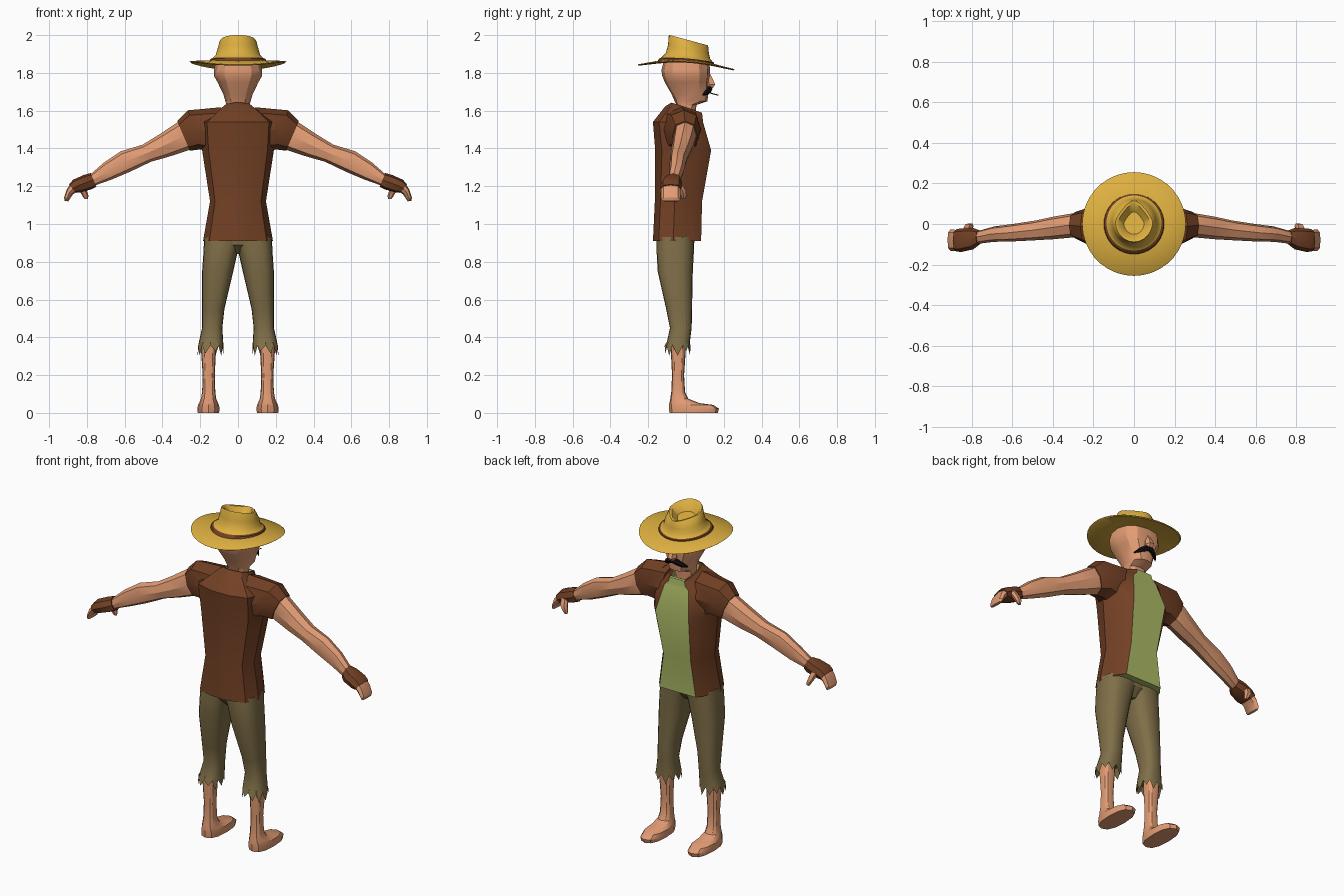
import bpy, bmesh
from math import sin, cos, pi, radians
from mathutils import Vector

old = bpy.data.objects.get("Cube")
if old:
    bpy.data.objects.remove(old, do_unlink=True)


def material(name, rgb):
    lin = [((c / 255 + 0.055) / 1.055) ** 2.4 for c in rgb] + [1.0]
    m = bpy.data.materials.new(name)
    m.use_nodes = True
    m.diffuse_color = lin
    bsdf = next(n for n in m.node_tree.nodes if n.type == 'BSDF_PRINCIPLED')
    bsdf.inputs["Base Color"].default_value = lin
    bsdf.inputs["Roughness"].default_value = 0.8
    return m


skin = material("skin", (226, 156, 116))
brown = material("brown leather", (114, 64, 36))
khaki = material("khaki cloth", (128, 111, 72))
green = material("green shirt", (172, 187, 102))
straw = material("straw yellow", (222, 176, 64))
black = material("black hair", (18, 15, 15))


def loft(name, rings, mats, rule=None, angle=30):
    """Skin a list of equal-length point rings and cap both ends."""
    bm = bmesh.new()
    loops = [[bm.verts.new(p) for p in r] for r in rings]
    n = len(loops[0])
    for k, (a, b) in enumerate(zip(loops, loops[1:])):
        for i in range(n):
            j = (i + 1) % n
            f = bm.faces.new((a[i], a[j], b[j], b[i]))
            f.material_index = rule(k, i) if rule else 0
    for loop in (loops[0], loops[-1]):
        cap = bm.faces.new(loop)
        cap.material_index = len(mats) - 1 if name == "vest" else 0
    bmesh.ops.recalc_face_normals(bm, faces=bm.faces)
    me = bpy.data.meshes.new(name)
    bm.to_mesh(me)
    bm.free()
    for m in mats:
        me.materials.append(m)
    ob = bpy.data.objects.new(name, me)
    bpy.context.collection.objects.link(ob)
    bpy.ops.object.select_all(action='DESELECT')
    ob.select_set(True)
    bpy.context.view_layer.objects.active = ob
    bpy.ops.object.shade_smooth_by_angle(angle=radians(angle))
    return ob


def power(v, e):
    return abs(v) ** e * (1 if v > 0 else -1)


def flat_ring(x0, x1, y0, y1, z, n=12, e=0.8):
    """Horizontal rounded ring that fills the given x and y range."""
    return [Vector(((x0 + x1) / 2 + (x1 - x0) / 2 * power(cos(2 * pi * i / n), e),
                    (y0 + y1) / 2 + (y1 - y0) / 2 * power(sin(2 * pi * i / n), e), z))
            for i in range(n)]


def limb_ring(tx, tz, bx, bz, y0, y1, n=8):
    """Ring across a limb, from its top edge point to its bottom edge point."""
    top, bot = Vector((tx, 0, tz)), Vector((bx, 0, bz))
    c = (top + bot) / 2 + Vector((0, (y0 + y1) / 2, 0))
    u, v = (top - bot) / 2, Vector((0, (y1 - y0) / 2, 0))
    return [c + u * power(cos(2 * pi * i / n), .85) + v * power(sin(2 * pi * i / n), .85)
            for i in range(n)]


def pair(name, rings, mats):
    """Build a part on both sides of the body."""
    for side, s in (("left", 1), ("right", -1)):
        loft(f"{side}_{name}", [[Vector((p.x * s, p.y, p.z)) for p in r] for r in rings], mats)


# vest with a green front panel and a standing collar
def torso_ring(w, g, y0, y1, z, tilt):
    ym = (y0 + y1) / 2
    half = [(g, y1), (.85 * w, y1 - .2 * (y1 - y0)), (w, ym - .02),
            (.82 * w, y0 + .12 * (y1 - y0)), (.3 * w, y0)]
    pts = half + [(-x, y) for x, y in reversed(half)]
    return [Vector((x, y, z - tilt * y)) for x, y in pts]


torso = [torso_ring(*r) for r in (
    (.185, .12, -.175, .08, .91, 0), (.148, .09, -.165, .085, 1.12, 0),
    (.19, .11, -.163, .133, 1.39, 0), (.20, .08, -.175, .09, 1.54, 0),
    (.105, .055, -.11, .088, 1.59, .3), (.075, .05, -.078, .085, 1.617, .33),
    (.066, .045, -.068, .074, 1.617, .33), (.062, .04, -.062, .066, 1.585, .33))]
loft("vest", torso, [brown, green], lambda k, i: int(i == 9 or k >= 6))

pair("sleeve", [limb_ring(*r) for r in (
    (.09, 1.618, .15, 1.38, -.13, .08), (.265, 1.602, .2, 1.395, -.10, .078),
    (.322, 1.545, .255, 1.388, -.072, .06))], [brown])

# arms, gloves and fingers
pair("arm", [limb_ring(*r) for r in (
    (.28, 1.56, .225, 1.40, -.06, .05), (.318, 1.54, .257, 1.392, -.065, .055),
    (.42, 1.472, .37, 1.355, -.075, .037), (.505, 1.42, .46, 1.33, -.08, .018),
    (.62, 1.385, .575, 1.275, -.086, .0), (.71, 1.325, .67, 1.235, -.088, -.012),
    (.79, 1.255, .755, 1.205, -.098, -.035))], [skin])
pair("glove", [limb_ring(*r) for r in (
    (.78, 1.27, .75, 1.197, -.103, -.03), (.815, 1.26, .772, 1.185, -.125, -.02),
    (.872, 1.235, .83, 1.168, -.138, -.022), (.895, 1.21, .858, 1.165, -.136, -.025))], [brown])
pair("fingers", [limb_ring(*r) for r in (
    (.885, 1.215, .85, 1.172, -.132, -.03), (.906, 1.185, .873, 1.158, -.133, -.028),
    (.921, 1.14, .893, 1.128, -.132, -.028), (.917, 1.122, .899, 1.12, -.125, -.035))], [skin])
pair("thumb", [flat_ring(x - r, x + r, y - r, y + r, z, 6) for x, y, z, r in (
    (.83, -.04, 1.21, .022), (.82, -.018, 1.175, .02),
    (.808, -.012, 1.15, .016), (.803, -.012, 1.132, .009))], [skin])

# trousers with a ragged hem
trouser = [flat_ring(*r, n=20) for r in (
    (-.04, .18, -.155, .045, .93), (0, .182, -.156, .042, .86), (.025, .19, -.15, .036, .75),
    (.072, .19, -.105, .032, .55), (.083, .19, -.085, .03, .45), (.078, .208, -.102, .02, .37),
    (.078, .214, -.113, .024, .33))]
for i, p in enumerate(trouser[-1]):
    p.z += .027 if i % 2 else -.027 + .012 * (i % 3)
inner = [Vector((.145 + (p.x - .145) * .8, -.045 + (p.y + .045) * .8, .38)) for p in trouser[-1]]
pair("trouser_leg", trouser + [inner], [khaki])
loft("trouser_seat", [flat_ring(*r) for r in (
    (-.175, .175, -.155, .044, .94), (-.16, .16, -.15, .038, .89),
    (-.03, .03, -.10, .0, .84))], [khaki])

# bare lower legs and feet
pair("leg_and_foot", [flat_ring(*r) for r in (
    (.115, .197, -.082, .0, .40), (.117, .195, -.08, -.002, .32), (.123, .187, -.074, -.01, .2),
    (.12, .19, -.078, -.005, .11), (.115, .196, -.083, .012, .075), (.106, .206, -.088, .07, .052),
    (.1, .212, -.09, .145, .042), (.098, .215, -.09, .175, .022), (.1, .213, -.088, .168, 0))], [skin])

# head and nose
loft("head", [flat_ring(-w, w, y0, y1, z, 12, .85) for w, y0, y1, z in (
    (.06, -.06, .05, 1.56), (.06, -.05, .055, 1.63), (.067, -.06, .113, 1.65),
    (.077, -.075, .118, 1.685), (.108, -.112, .122, 1.75), (.128, -.126, .127, 1.785),
    (.128, -.13, .128, 1.815), (.115, -.115, .12, 1.875))], [skin])
loft("nose", [flat_ring(-w, w, .09, y, z, 6) for w, y, z in (
    (.012, .128, 1.80), (.02, .148, 1.76), (.024, .158, 1.738), (.018, .145, 1.72))], [skin])

# drooping moustache
stache = []
for x, y, z, r in ((-.075, .09, 1.683, .004), (-.055, .108, 1.695, .014), (-.025, .123, 1.712, .018),
                   (0, .128, 1.716, .013), (.025, .123, 1.712, .018), (.055, .108, 1.695, .014),
                   (.075, .09, 1.683, .004)):
    stache.append([Vector((x, y + r * .9 * cos(pi * i / 3), z + r * sin(pi * i / 3))) for i in range(6)])
loft("moustache", stache, [black])

# stalk held in the mouth
loft("stalk", [[Vector((x + .003 * cos(pi * i / 2), y, z + .003 * sin(pi * i / 2))) for i in range(4)]
               for x, y, z in ((.022, .11, 1.698), (.034, .172, 1.682))], [brown])


# hat: one turned shape with a bent brim, a band and a dented crown
def brim_z(y):
    return 1.862 - .05 * y - .45 * y * y


def hat_ring(r, rise, cy=0.0, tear=0.0, drop=0.0, n=36):
    """Rise runs from 0 at the brim to 1 at the sloping top of the crown."""
    pts = []
    for i in range(n):
        a = 2 * pi * i / n
        x = r * cos(a) * (1 - tear * max(0, sin(a)))
        y = cy + r * sin(a) * (1 + .25 * tear)
        top = 1.977 - .27 * y
        pts.append(Vector((x, y, brim_z(y) * (1 - rise) + top * rise - drop)))
    return pts


hat = [hat_ring(.11, 0, drop=.008), hat_ring(.25, 0, drop=.008), hat_ring(.256, 0, drop=.003),
       hat_ring(.252, 0), hat_ring(.149, .03), hat_ring(.146, .1, .003), hat_ring(.136, .13, .005),
       hat_ring(.117, .3, .01), hat_ring(.108, .6, .013), hat_ring(.097, .95, .013, .3),
       hat_ring(.092, 1, .013, .4), hat_ring(.08, .97, .012, .45), hat_ring(.05, .6, .005, .45)]
loft("hat", hat, [straw, brown], lambda k, i: int(k in (4, 5)), 40)
